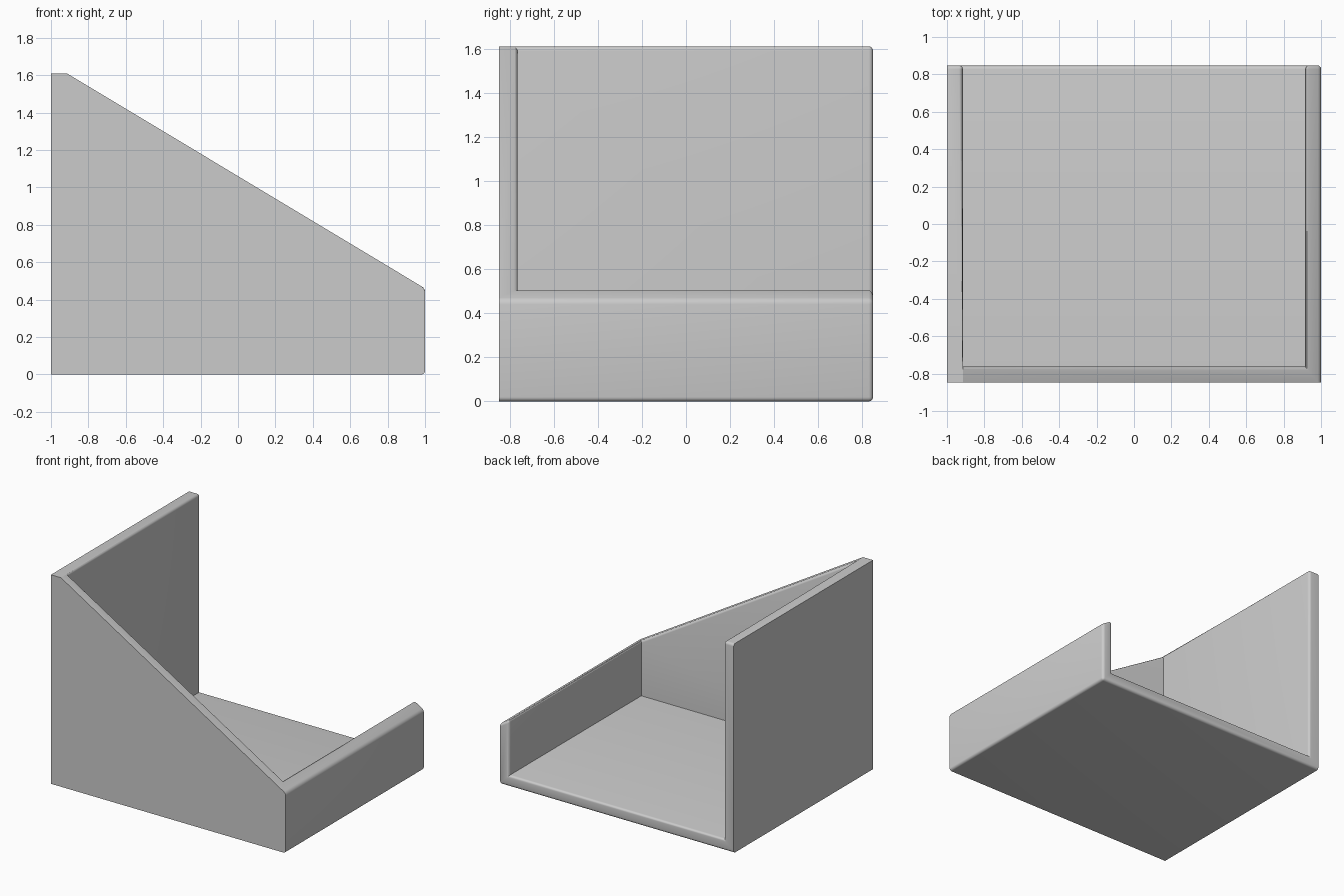
import bpy, bmesh

if "Cube" in bpy.data.objects:
    bpy.data.objects.remove(bpy.data.objects["Cube"])

# Main dimensions
W, D, H, T = 1.0, 0.848, 1.61, 0.085      # half width, half depth, height, wall thickness
LIP = 0.46                                # height of the low right wall
XL, XR, YF = -W + T, W - T, -D + T        # inner wall planes
ZR = LIP + (H - LIP) * (W - XR) / (W - XL)  # slope height at the inner right wall
R = 0.02                                  # edge rounding

bm = bmesh.new()
cache = {}

def v(x, y, z):
    key = (x, y, z)
    if key not in cache:
        cache[key] = bm.verts.new(key)
    return cache[key]

def face(*pts):
    return bm.faces.new([v(*p) for p in pts])

# Outer shell: front, back end, left, bottom, right
face((-W, -D, 0), (W, -D, 0), (W, -D, LIP), (XL, -D, H), (-W, -D, H))
face(*[(x, D, z) for x, z in ((-W, 0), (-W, H), (XL, H), (XL, T),
                              (XR, T), (XR, ZR), (W, LIP), (W, 0))])
face((-W, -D, 0), (-W, -D, H), (-W, D, H), (-W, D, 0))
face((-W, -D, 0), (-W, D, 0), (W, D, 0), (W, -D, 0))
face((W, -D, 0), (W, D, 0), (W, D, LIP), (W, -D, LIP))

# Rims: flat top of the tall wall, sloped top of the front and low walls
face((-W, -D, H), (XL, -D, H), (XL, YF, H), (XL, D, H), (-W, D, H))
face((XL, -D, H), (W, -D, LIP), (W, D, LIP), (XR, D, ZR), (XR, YF, ZR), (XL, YF, H))

# Inside: floor, tall wall, low wall, front wall
face((XL, YF, T), (XR, YF, T), (XR, D, T), (XL, D, T))
face((XL, YF, H), (XL, YF, T), (XL, D, T), (XL, D, H))
face((XR, YF, T), (XR, YF, ZR), (XR, D, ZR), (XR, D, T))
face((XL, YF, T), (XL, YF, H), (XR, YF, ZR), (XR, YF, T))
bmesh.ops.recalc_face_normals(bm, faces=bm.faces[:])

# Round every outward edge except those of the left and front faces
def rounded(e):
    if not e.is_convex or e.calc_face_angle(0) < 0.3:
        return False
    a, b = (vert.co for vert in e.verts)
    on_left = a.x < -W + 1e-4 and b.x < -W + 1e-4
    on_front = a.y < -D + 1e-4 and b.y < -D + 1e-4
    crease = a.x == b.x and abs(a.z - H) + abs(b.z - H) < 1e-4 and min(a.y, b.y) < YF - 1e-4
    return not (on_left or on_front or crease)

bmesh.ops.bevel(bm, geom=[e for e in bm.edges if rounded(e)], offset=R,
                offset_type='OFFSET', segments=4, profile=0.5,
                affect='EDGES', clamp_overlap=True)

mesh = bpy.data.meshes.new("open_holder")
bm.to_mesh(mesh)
bm.free()
holder = bpy.data.objects.new("open_holder", mesh)
bpy.context.collection.objects.link(holder)

# Plain grey
grey = bpy.data.materials.new("grey")
grey.diffuse_color = (0.6, 0.6, 0.6, 1)
grey.use_nodes = True
grey.node_tree.nodes["Principled BSDF"].inputs["Base Color"].default_value = grey.diffuse_color
mesh.materials.append(grey)

# Smooth roundings, crisp corners
bpy.context.view_layer.objects.active = holder
holder.select_set(True)
bpy.ops.object.shade_smooth_by_angle(angle=0.5)
